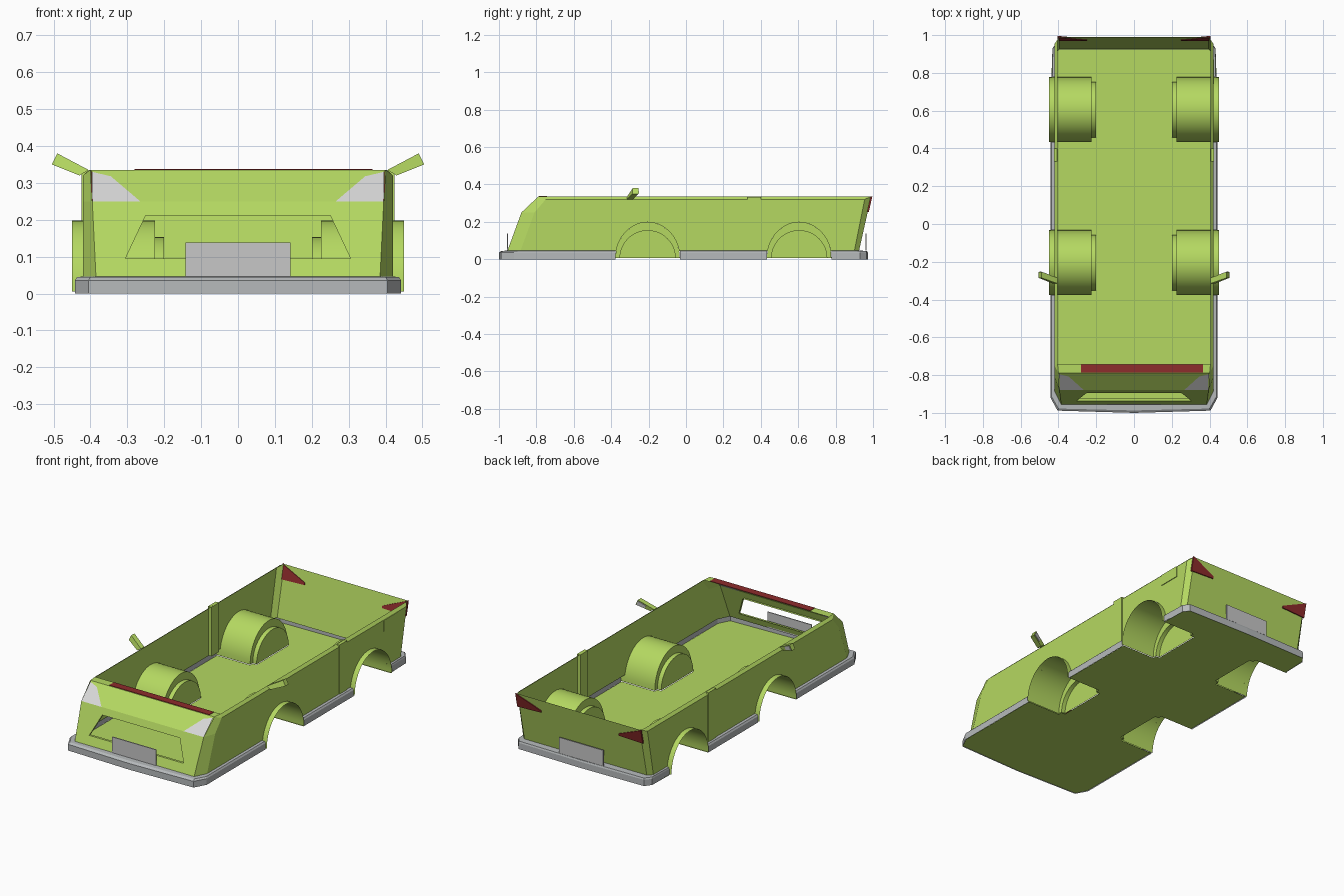
import bpy, math

if "Cube" in bpy.data.objects:
    bpy.data.objects.remove(bpy.data.objects["Cube"])

def mat(name, r, g, b):
    m = bpy.data.materials.new(name)
    m.diffuse_color = (r, g, b, 1)
    m.use_nodes = True
    m.node_tree.nodes["Principled BSDF"].inputs["Base Color"].default_value = m.diffuse_color
    return m

GREEN = mat("lime_green", .46, .69, .12)
GREY = mat("bumper_grey", .47, .49, .50)
PLATE = mat("plate_grey", .57, .57, .57)
LAMP = mat("lamp_white", .68, .68, .68)
RED = mat("lamp_red", .27, .025, .025)

def make(name, verts, faces, material, mirror=True, smooth=False):
    """Mesh object, mirrored across x when wanted."""
    me = bpy.data.meshes.new(name)
    me.from_pydata(verts, [], faces)
    me.materials.append(material)
    me.update()
    if smooth:
        me.polygons.foreach_set("use_smooth", [True] * len(me.polygons))
        me.set_sharp_from_angle(angle=math.radians(35))
    ob = bpy.data.objects.new(name, me)
    bpy.context.collection.objects.link(ob)
    if mirror:
        md = ob.modifiers.new("mirror", "MIRROR")
        md.use_clip = True
        md.merge_threshold = .0005
    return ob

def prism(name, a, b, material, mirror=True):
    """Closed solid between two matching polygons."""
    n = len(a)
    faces = [tuple(range(n))[::-1], tuple(range(n, 2 * n))]
    faces += [(i, (i + 1) % n, n + (i + 1) % n, n + i) for i in range(n)]
    return make(name, a + b, faces, material, mirror)

def box(name, x0, x1, y0, y1, z0, z1, material, mirror=True):
    q = [(x0, z0), (x1, z0), (x1, z1), (x0, z1)]
    return prism(name, [(x, y0, z) for x, z in q], [(x, y1, z) for x, z in q], material, mirror)

def loft(name, rows, material, **kw):
    """Quad strips between rows of equal length."""
    n = len(rows[0])
    faces = [(r * n + i, r * n + i + 1, (r + 1) * n + i + 1, (r + 1) * n + i)
             for r in range(len(rows) - 1) for i in range(n - 1)]
    return make(name, [v for r in rows for v in r], faces, material, **kw)

WHEELS = (-.205, .605)
RY, RZ, BASE = .172, .192, .006

def arch(cy, ry, rz, a0=0, n=24):
    """Half-ellipse (y, z) from low y to high y."""
    return [(cy - ry * math.cos(a0 + (math.pi - 2 * a0) * i / n),
             BASE + rz * math.sin(a0 + (math.pi - 2 * a0) * i / n)) for i in range(n + 1)]

# Side walls with wheel arches cut in the lower edge
a0 = math.asin((.045 - BASE) / RZ)
prof = [(-.885, .045)]
for cy in WHEELS:
    prof += arch(cy, RY, RZ, a0)
prof += [(.90, .045), (.955, .32), (-.75, .32), (-.81, .25)]
make("side_wall", [(.42, y, z) for y, z in prof], [tuple(range(len(prof)))], GREEN)
loft("side_top_bevel", [[(.42, -.75, .32), (.42, .955, .32)],
                        [(.405, -.74, .335), (.405, .965, .335)]], GREEN)

# Wheel wells: open tube, step, smaller drum and end cap
for cy, tag in zip(WHEELS, ("front", "rear")):
    rings = [(.45, RY, RZ), (.225, RY, RZ), (.225, .148, .147), (.20, .148, .147)]
    verts = [(x, y, z) for x, ry, rz in rings for y, z in arch(cy, ry, rz)]
    faces = [(r * 25 + i, r * 25 + i + 1, r * 25 + i + 26, r * 25 + i + 25)
             for r in range(3) for i in range(24)] + [tuple(range(75, 100))]
    make(tag + "_wheel_well", verts, faces, GREEN, smooth=True)

# Floor with notches at the wells
fl = [(0, -.998), (.405, -.985), (.438, -.92)]
for cy in WHEELS:
    fl += [(.438, cy - RY), (.225, cy - RY), (.225, cy - .148), (.20, cy - .148),
           (.20, cy + .148), (.225, cy + .148), (.225, cy + RY), (.438, cy + RY)]
fl += [(.43, .93), (.405, .963), (0, .97)]
make("floor", [(x, y, .003) for x, y in fl], [tuple(range(len(fl)))], GREEN)

# Bumpers and sills: outer face, sloped lip, top running in to the body
def skirt(name, outer, lip, inner):
    loft(name, [[(x, y, 0) for x, y in outer], [(x, y, .036) for x, y in outer],
                [(x, y, .045) for x, y in lip], [(x, y, .046) for x, y in inner]], GREY)

f0, f1, r0, r1 = (WHEELS[0] - RY, WHEELS[0] + RY, WHEELS[1] - RY, WHEELS[1] + RY)
skirt("front_bumper", [(0, -1), (.405, -.988), (.442, -.92), (.442, f0)],
      [(0, -.987), (.40, -.977), (.436, -.915), (.436, f0)],
      [(0, -.954), (.384, -.954), (.419, -.885), (.419, f0)])
skirt("sill", [(.442, f1), (.442, r0)], [(.436, f1), (.436, r0)], [(.419, f1), (.419, r0)])
skirt("rear_bumper", [(.436, r1), (.432, .93), (.405, .965), (0, .972)],
      [(.433, r1), (.429, .928), (.402, .962), (0, .968)],
      [(.419, r1), (.419, .90), (.395, .925), (0, .925)])

# Front panel with an open grille, and the grille rim
def fy(z):
    return -.955 + (z - .045) / .205 * .075

pts = [(0, .045), (.385, .045), (.395, .25), (0, .25), (0, .095), (.305, .095), (.25, .212), (0, .212)]
make("front_panel", [(x, fy(z), z) for x, z in pts],
     [(0, 1, 5, 4), (1, 2, 6, 5), (2, 3, 7, 6)], GREEN)
loft("grille_rim", [[(x, fy(z) + d, z) for x, z in pts[4:]] for d in (0, .014)], GREEN)

# Sloped nose with headlights
def ny(z):
    return -.88 + (z - .25) / .085 * .09

def nose(name, poly, material):
    make(name, [(x, ny(z), z) for x, z in poly], [tuple(range(len(poly)))], material)

nose("nose_panel", [(0, .25), (.23, .25), (.345, .335), (0, .335)], GREEN)
nose("headlight_frame", [(.23, .25), (.265, .25), (.345, .318), (.396, .33), (.40, .335), (.345, .335)], GREEN)
nose("headlight", [(.265, .25), (.395, .25), (.396, .33), (.345, .318)], LAMP)
make("nose_lip", [(0, -.79, .335), (.40, -.79, .335), (.405, -.74, .335), (0, -.74, .335)],
     [(0, 1, 2, 3)], GREEN)
box("nose_red_strip", -.28, .365, -.787, -.743, .334, .338, RED, mirror=False)

# Front corner panels joining the nose and the sides
loft("front_corner", [[(.385, -.955, .045), (.395, -.88, .25), (.40, -.79, .335), (.405, -.74, .335)],
                      [(.42, -.885, .045), (.42, -.81, .25), (.42, -.75, .32), (.42, -.75, .32)]], GREEN)

# Rear panel, leaning outward, and its corners
def by(z):
    return .925 + (z - .045) / .29 * .065

loft("rear_panel", [[(0, by(z), z), (.395, by(z), z)] for z in (.045, .335)], GREEN)
make("rear_corner", [(.395, by(.045), .045), (.395, by(.335), .335), (.405, .965, .335),
                     (.42, .955, .32), (.42, .90, .045)], [(0, 1, 3, 4), (1, 2, 3)], GREEN)

# Tail lights showing on both faces of the rear panel
tl = [(.405, .335), (.405, .252), (.25, .258), (.25, .27)]
prism("tail_light", [(x, by(z) - .003, z) for x, z in tl],
      [(x, by(z) + .006, z) for x, z in tl], RED)

# Number plates
box("front_plate", -.142, .142, -.958, -.952, .046, .138, PLATE, mirror=False)
box("rear_plate", -.142, .142, .960, .966, .046, .138, PLATE, mirror=False)

# Door pillars and fuel flap
box("door_pillar", .402, .424, .33, .40, .046, .333, GREEN)
box("fuel_flap", .419, .424, .74, .87, .255, .32, GREEN, mirror=False)

# Wing mirrors with glass on the rear side
mq = [(.405, .335, 0), (.49, .38, .03), (.505, .35, .03), (.43, .32, 0)]
prism("wing_mirror", [(x, -.315 + d, z) for x, z, d in mq],
      [(x, -.285 + d, z) for x, z, d in mq], GREEN)
gq = [(.447, .352, .013), (.487, .374, .028), (.499, .352, .029), (.455, .335, .011)]
prism("mirror_glass", [(x, -.286 + d, z) for x, z, d in gq],
      [(x, -.281 + d, z) for x, z, d in gq], LAMP)
